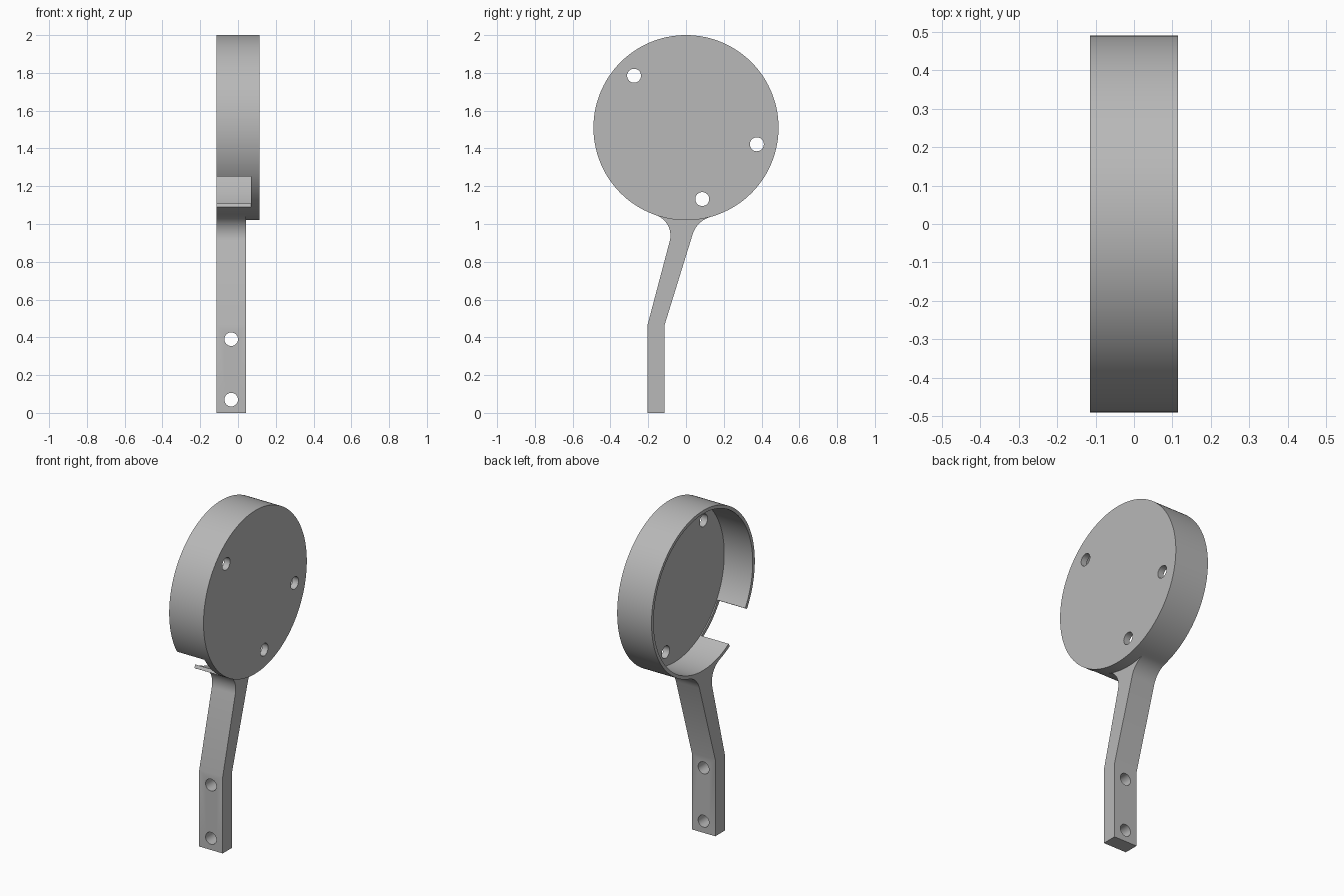
import bpy, bmesh
from math import sin, cos, pi, radians
from mathutils import Vector

cube = bpy.data.objects.get("Cube")
if cube:
    bpy.data.objects.remove(cube, do_unlink=True)

grey = bpy.data.materials.new("plain grey")
grey.use_nodes = True
COLOUR = (0.48, 0.48, 0.48, 1)
grey.diffuse_color = COLOUR
grey.node_tree.nodes["Principled BSDF"].inputs["Base Color"].default_value = COLOUR

HALF = 0.114              # half the total width
CENTRE = (0.0, 1.51)      # cup centre in (y, z)
RADIUS, INNER = 0.49, 0.47


def circle(centre, r, n):
    return [(centre[0] + r * cos(2 * pi * i / n), centre[1] + r * sin(2 * pi * i / n))
            for i in range(n)]


def prism(name, points, lo, hi, axis="X"):
    """Extrude a closed outline along the X or Y axis."""
    def place(p, d):
        return (d, p[0], p[1]) if axis == "X" else (p[0], d, p[1])
    bm = bmesh.new()
    ends = [[bm.verts.new(place(p, d)) for p in points] for d in (lo, hi)]
    bm.faces.new(ends[0])
    bm.faces.new(ends[1])
    n = len(points)
    for i in range(n):
        j = (i + 1) % n
        bm.faces.new((ends[0][i], ends[0][j], ends[1][j], ends[1][i]))
    bmesh.ops.recalc_face_normals(bm, faces=bm.faces)
    mesh = bpy.data.meshes.new(name)
    bm.to_mesh(mesh)
    bm.free()
    mesh.materials.append(grey)
    obj = bpy.data.objects.new(name, mesh)
    bpy.context.collection.objects.link(obj)
    return obj


def cut(obj, cutters):
    """Subtract the cutters, bake the result and remove them."""
    for c in cutters:
        c.hide_render = True
        mod = obj.modifiers.new("cut", "BOOLEAN")
        mod.operation, mod.solver, mod.object = "DIFFERENCE", "EXACT", c
    graph = bpy.context.evaluated_depsgraph_get()
    baked = bpy.data.meshes.new_from_object(obj.evaluated_get(graph))
    obj.modifiers.clear()
    obj.data = baked
    for c in cutters:
        bpy.data.objects.remove(c, do_unlink=True)


def smooth(obj):
    bpy.ops.object.select_all(action="DESELECT")
    obj.select_set(True)
    bpy.context.view_layer.objects.active = obj
    bpy.ops.object.shade_smooth_by_angle(angle=radians(25))


def fillet(start, corner, end, steps=12):
    """Circular arc tangent to both legs of a corner."""
    a, c, b = Vector(start), Vector(corner), Vector(end)
    w = sin((a - c).angle(b - c) / 2)
    arc = []
    for i in range(steps + 1):
        t = i / steps
        k = ((1 - t) ** 2, 2 * w * t * (1 - t), t * t)
        arc.append(tuple((a * k[0] + c * k[1] + b * k[2]) / sum(k)))
    return arc


# Round cup: open on the -x side, closed by a floor on the +x side
cup = prism("round_cup", circle(CENTRE, RADIUS, 144), -HALF, HALF)
hollow = prism("hollow_cutter", circle(CENTRE, INNER, 144), -0.3, 0.075)

# Gap through the lower front of the rim, with radial ends
gap = [(CENTRE[0] - r * cos(radians(a)), CENTRE[1] - r * sin(radians(a)))
       for r, a in ((0.3, 32), (0.7, 32), (0.7, 59), (0.3, 59))]
notch = prism("notch_cutter", gap, -0.3, 0.068)

# Three screw holes through the floor
holes = [prism("floor_hole_cutter", circle(p, 0.037, 32), 0.0, 0.3)
         for p in ((-0.275, 1.785), (0.375, 1.422), (0.086, 1.132))]
cut(cup, [hollow, notch] + holes)
smooth(cup)

# Bent stem that flares into the underside of the rim
left = fillet((-0.086, 0.91), (-0.059, 1.013), (-0.16, 1.047))
right = fillet((0.13, 1.0376), (0.057, 1.0175), (0.035, 0.945))
under_rim = []
for i in range(13):
    y = -0.155 + 0.28 * i / 12
    under_rim.append((y, CENTRE[1] - (0.484 ** 2 - y * y) ** 0.5))
outline = [(-0.115, 0), (-0.205, 0), (-0.205, 0.46)] + left + under_rim + right + [(-0.115, 0.46)]
stem = prism("bent_stem", outline, -HALF, 0.042)

# Two mounting holes through the straight foot
cut(stem, [prism("foot_hole_cutter", circle((-0.036, z), 0.036, 32), -0.4, 0.1, "Y")
           for z in (0.07, 0.39)])
smooth(stem)
